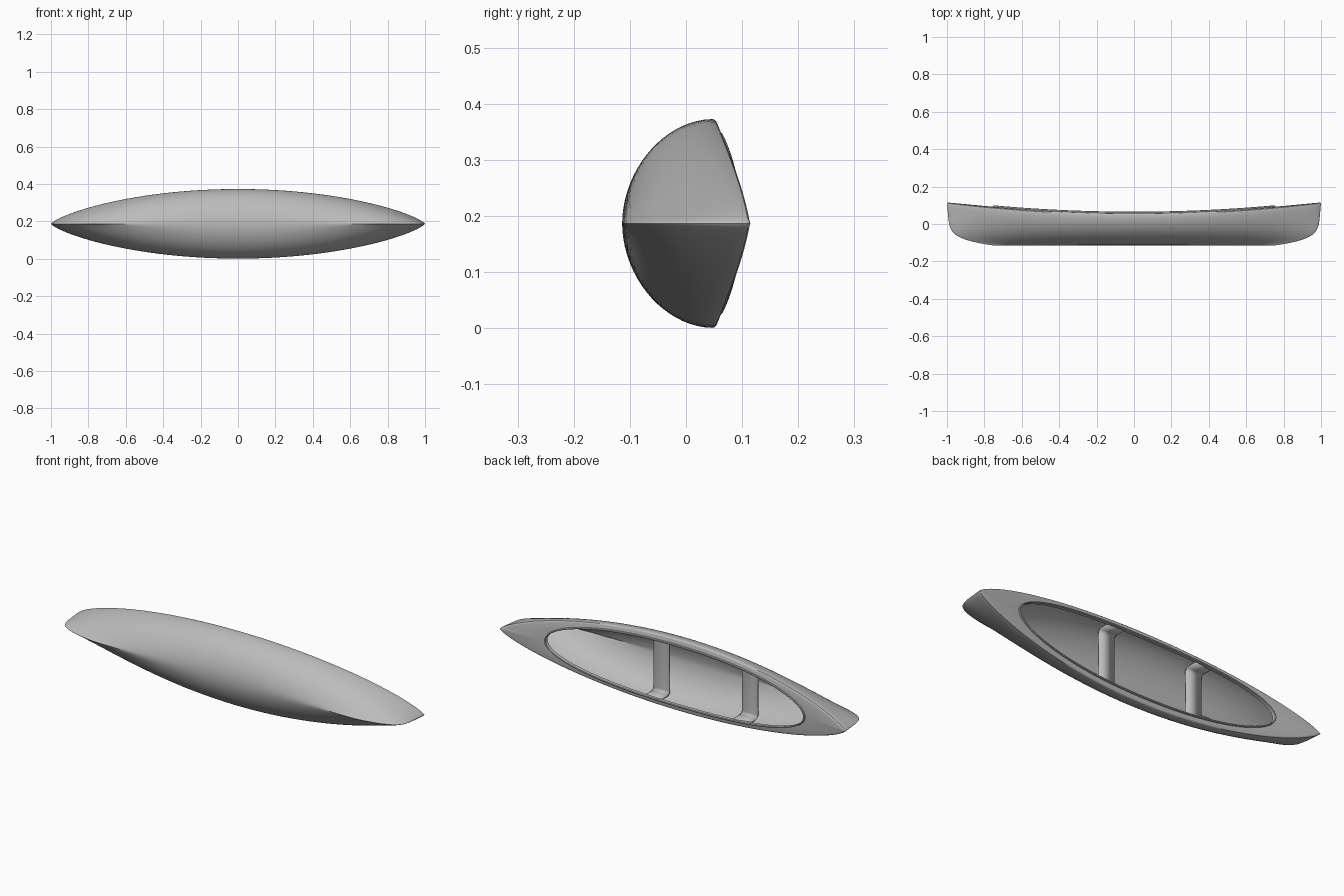
import bpy
import bmesh
from math import sin, cos, pi

if "Cube" in bpy.data.objects:
    bpy.data.objects.remove(bpy.data.objects["Cube"])

BEAM, MID_Z, SEGMENTS = 0.186, 0.187, 128
OPEN_X, OPEN_Z = 0.745, 0.153

grey = bpy.data.materials.new("hull grey")
grey.use_nodes = True
grey.diffuse_color = (0.5, 0.5, 0.5, 1)
grey.node_tree.nodes["Principled BSDF"].inputs["Base Color"].default_value = (0.5, 0.5, 0.5, 1)


def finish(name, bm, angle):
    mesh = bpy.data.meshes.new(name)
    bmesh.ops.remove_doubles(bm, verts=bm.verts, dist=0.0002)
    bmesh.ops.recalc_face_normals(bm, faces=bm.faces)
    bm.to_mesh(mesh)
    bm.free()
    mesh.materials.append(grey)
    obj = bpy.data.objects.new(name, mesh)
    bpy.context.collection.objects.link(obj)
    bpy.ops.object.select_all(action='DESELECT')
    obj.select_set(True)
    bpy.context.view_layer.objects.active = obj
    bpy.ops.object.shade_smooth_by_angle(angle=angle)
    return obj


def sheer(x):
    return 0.047 + 0.06 * x * x


def half_width(u):
    return BEAM * max(0.0, 1 - u * u) ** 0.75


def side(a):
    return 0 if abs(sin(a)) < 1e-6 else (1 if sin(a) > 0 else -1)


def hull_ring(t, wall=0.0):
    """Waterline of the hull at level t, from keel 0 to sheer 1."""
    ring = []
    for i in range(SEGMENTS):
        a = 2 * pi * i / SEGMENTS
        u = cos(a)
        y = -0.114 + (sheer(u) + 0.114) * t
        depth = (0.115 - y) / 0.23
        x = u * (1 - 0.02 * depth - 0.23 * depth ** 7)
        p = 1.9 - 0.6 * u * u
        z = half_width(u) * (1 - (1 - t) ** p) ** (1 / p)
        ring.append((x * (1 - 2 * wall), y + wall * (1 - t), MID_Z + side(a) * max(0, z - wall)))
    return ring


def gunwale_ring(inset, rise):
    ring = []
    for i in range(SEGMENTS):
        a = 2 * pi * i / SEGMENTS
        u = cos(a)
        z = max(0, half_width(u) - inset)
        ring.append((u * (1 - inset / 2), sheer(u) + rise, MID_Z + side(a) * z))
    return ring


def opening_ring(grow, rise):
    """Rounded cockpit outline, following the curve of the sheer."""
    ring = []
    for i in range(SEGMENTS):
        a = 2 * pi * i / SEGMENTS
        k = cos(a)
        x = (OPEN_X + grow) * k
        z = (OPEN_Z + grow) * max(0, 1 - abs(k) ** 2.2) ** 0.5
        ring.append((x, sheer(x) + rise, MID_Z + side(a) * z))
    return ring


# Hull, gunwale, deck, coaming and inner skin as one loft of rings
levels = [(i / 18) ** 1.6 for i in range(19)]
rings = [hull_ring(t) for t in levels]
rings += [gunwale_ring(0.001, 0.004), gunwale_ring(0.004, 0.007), gunwale_ring(0.009, 0.008)]
rings += [opening_ring(0.009, 0.011), opening_ring(0.008, 0.017), opening_ring(0.004, 0.019),
          opening_ring(0.0, 0.017), opening_ring(0.0, 0.0)]
rings += [hull_ring(t, 0.008) for t in reversed(levels[:-1])]

bm = bmesh.new()
loops = [[bm.verts.new(co) for co in ring] for ring in rings]
for lower, upper in zip(loops, loops[1:]):
    for i in range(SEGMENTS):
        j = (i + 1) % SEGMENTS
        bm.faces.new((lower[i], lower[j], upper[j], upper[i]))
finish("canoe_hull", bm, 0.6)


# Seats: planks hung from the gunwales by upturned rounded ends
def seat(name, x, half_span, half_depth=0.045, floor=-0.015, bend=0.018):
    corner = [(floor + bend - bend * cos(a), half_span - bend + bend * sin(a))
              for a in [pi / 2 * i / 6 for i in range(7)]]
    right = corner + [(sheer(x) + 0.004, half_span)]
    path = [(y, -z) for y, z in reversed(right)] + right
    bm = bmesh.new()
    rows = [[bm.verts.new((x + s * half_depth, y, MID_Z + z)) for s in (-1, 1)] for y, z in path]
    for a, b in zip(rows, rows[1:]):
        bm.faces.new((a[0], a[1], b[1], b[0]))
    obj = finish(name, bm, 0.6)
    solid = obj.modifiers.new("thickness", 'SOLIDIFY')
    solid.thickness = 0.008
    solid.offset = 0


seat("front_seat", 0.15, 0.152)
seat("rear_seat", -0.36, 0.14)
